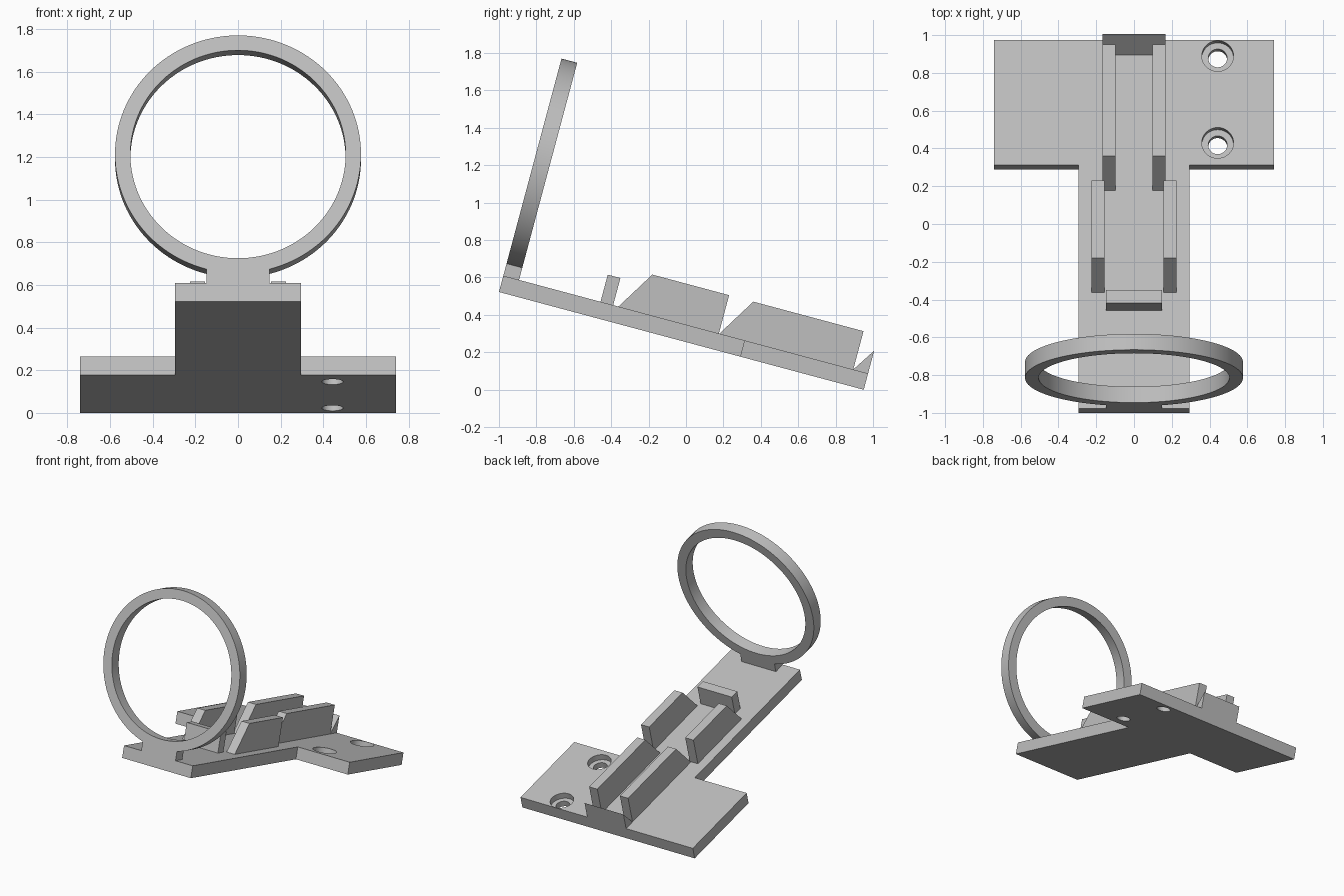
import bpy, bmesh
from math import sin, cos, asin, pi, radians
from mathutils import Matrix, Vector

cube = bpy.data.objects.get("Cube")
if cube:
    bpy.data.objects.remove(cube, do_unlink=True)

grey = bpy.data.materials.new("light grey")
grey.use_nodes = True
colour = (0.52, 0.52, 0.52, 1)
grey.diffuse_color = colour
grey.node_tree.nodes["Principled BSDF"].inputs["Base Color"].default_value = colour

# The whole stand leans: x across, y down the slope, z out of the plate
TILT = Matrix.Translation((0, -1, 0.5225)) @ Matrix.Rotation(radians(-15), 4, 'X')
THICK = 0.09
LENGTH = 2.019
AXES = {'X': lambda u, v, w: (w, u, v),
        'Y': lambda u, v, w: (u, w, v),
        'Z': lambda u, v, w: (u, v, w)}


def arc(cx, cy, r, start=0.0, end=2 * pi, n=96, closed=True):
    steps = n if closed else n - 1
    return [(cx + r * cos(start + (end - start) * i / steps),
             cy + r * sin(start + (end - start) * i / steps)) for i in range(n)]


def solid(name, axis, loops, lo, hi):
    """Extrude an outline (and any hole outlines) along one axis."""
    bm = bmesh.new()
    edges = []
    for loop in loops:
        vs = [bm.verts.new(AXES[axis](u, v, lo)) for u, v in loop]
        edges += [bm.edges.new((a, b)) for a, b in zip(vs, vs[1:] + vs[:1])]
    if len(loops) == 1:
        bm.faces.new(bm.verts[:])
    else:
        bmesh.ops.triangle_fill(bm, edges=edges, use_beauty=True)
    ext = bmesh.ops.extrude_face_region(bm, geom=bm.faces[:], use_keep_orig=True)
    moved = [g for g in ext["geom"] if isinstance(g, bmesh.types.BMVert)]
    bmesh.ops.translate(bm, verts=moved, vec=Vector(AXES[axis](0, 0, hi - lo)))
    bmesh.ops.recalc_face_normals(bm, faces=bm.faces[:])
    bm.transform(TILT)
    mesh = bpy.data.meshes.new(name)
    bm.to_mesh(mesh)
    bm.free()
    mesh.materials.append(grey)
    ob = bpy.data.objects.new(name, mesh)
    bpy.context.collection.objects.link(ob)
    return ob


def activate(ob):
    bpy.ops.object.select_all(action='DESELECT')
    ob.select_set(True)
    bpy.context.view_layer.objects.active = ob


def smooth(ob):
    activate(ob)
    bpy.ops.object.shade_smooth_by_angle(angle=radians(30))


# T-shaped base plate
half = [(0.295, 0), (0.295, 1.335), (0.74, 1.335), (0.74, LENGTH)]
base = solid("base_plate", 'Z',
             [half + [(-x, y) for x, y in reversed(half)]], 0, THICK)

# Two counterbored screw holes
for y in (1.456, 1.932):
    for radius, depth in ((0.084, 0.045), (0.05, -0.1)):
        cutter = solid("hole_cutter", 'Z', [arc(0.443, y, radius, n=48)], depth, 0.2)
        cutter.hide_render = True
        mod = base.modifiers.new("hole", 'BOOLEAN')
        mod.operation = 'DIFFERENCE'
        mod.solver = 'EXACT'
        mod.object = cutter
        activate(base)
        bpy.ops.object.modifier_apply(modifier=mod.name)
        bpy.data.objects.remove(cutter, do_unlink=True)
smooth(base)

# Side rails with sloped leading ends
for label, start, end, inner in (("front", 0.637, 1.193, 0.155),
                                 ("rear", 1.196, 1.937, 0.097)):
    profile = [(start, THICK), (start + 0.131, 0.302), (end, 0.302), (end, THICK)]
    for side, lo in (("left", inner), ("right", -inner - 0.07)):
        solid(f"{label}_rail_{side}", 'X', [profile], lo, lo + 0.07)

# Upright stop block and wedge catch at the two ends of the rails
solid("stop_block", 'X',
      [[(0.538, THICK), (0.538, 0.24), (0.608, 0.24), (0.608, THICK)]], -0.147, 0.147)
solid("end_catch", 'X',
      [[(1.937, THICK), (LENGTH, THICK), (LENGTH, 0.216)]], -0.167, 0.167)

# Ring standing on a short neck
RADIUS, CENTRE, NECK = 0.577, 0.715, 0.147
gap = asin(NECK / RADIUS)
outline = arc(0, CENTRE, RADIUS, -pi / 2 + gap, 1.5 * pi - gap, 120, closed=False)
outline += [(-NECK, THICK), (NECK, THICK)]
ring = solid("ring_with_neck", 'Y', [outline, arc(0, CENTRE, 0.505, n=120)], 0, 0.087)
smooth(ring)
